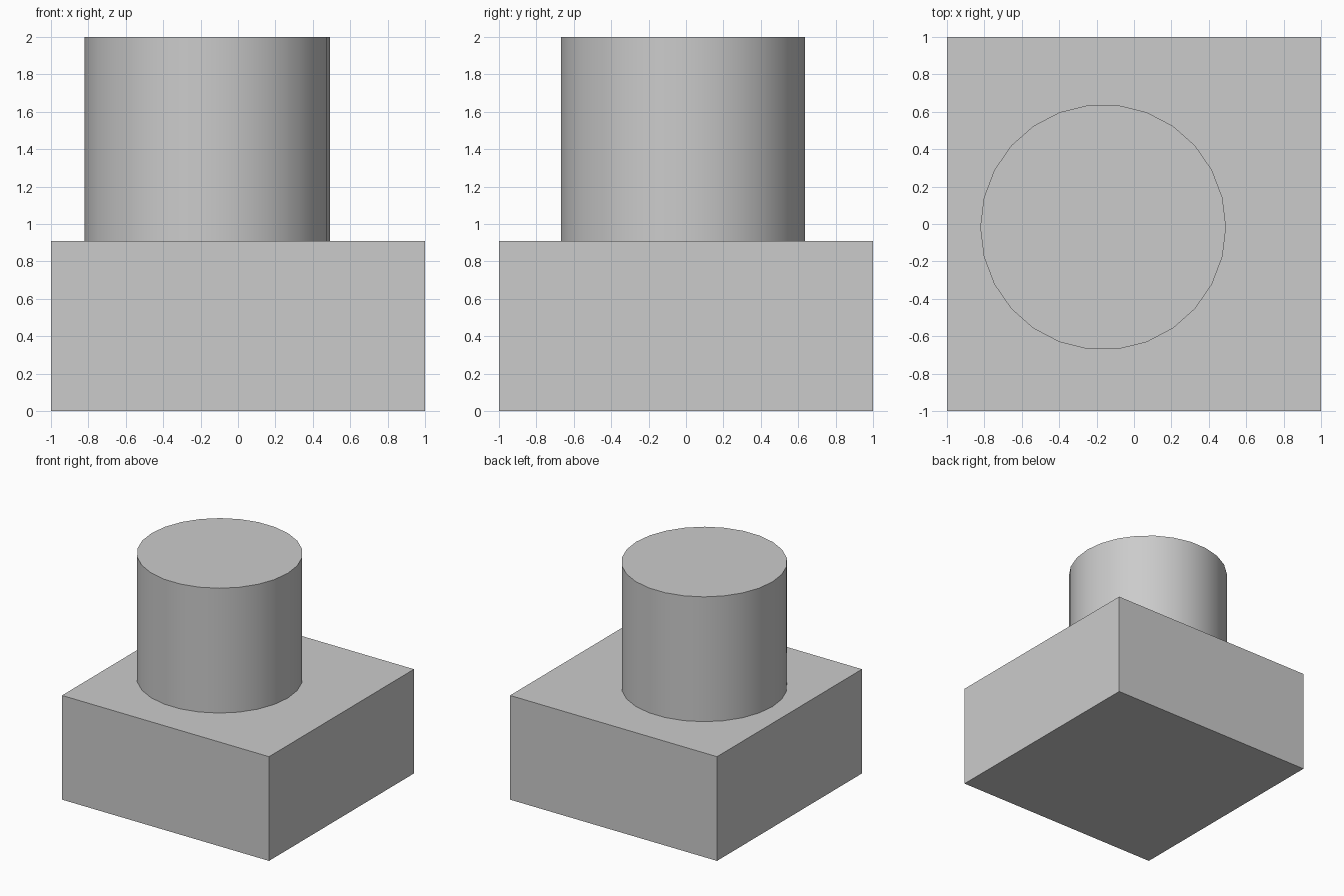
import bpy
import math

default_cube = bpy.data.objects.get("Cube")
if default_cube:
    bpy.data.objects.remove(default_cube, do_unlink=True)

# Single plain material
grey = bpy.data.materials.new("plain_grey")
grey.use_nodes = True
colour = (0.6, 0.6, 0.6, 1.0)
grey.diffuse_color = colour
grey.node_tree.nodes["Principled BSDF"].inputs["Base Color"].default_value = colour

BASE_TOP = 0.91
TOP = 2.0

# Square block
bpy.ops.mesh.primitive_cube_add(size=1, location=(0, 0, BASE_TOP / 2))
block = bpy.context.object
block.name = "base_block"
block.scale = (2, 2, BASE_TOP)
bpy.ops.object.transform_apply(location=False, rotation=False, scale=True)
block.data.materials.append(grey)

# Off-centre round post, with corners pointing along x
bpy.ops.mesh.primitive_cylinder_add(
    vertices=26, radius=0.657, depth=TOP - BASE_TOP,
    location=(-0.165, -0.017, (TOP + BASE_TOP) / 2),
    rotation=(0, 0, math.pi / 2))
post = bpy.context.object
post.name = "round_post"
bpy.ops.object.transform_apply(location=False, rotation=True, scale=False)
post.data.materials.append(grey)
bpy.ops.object.shade_smooth_by_angle(angle=math.radians(30))
